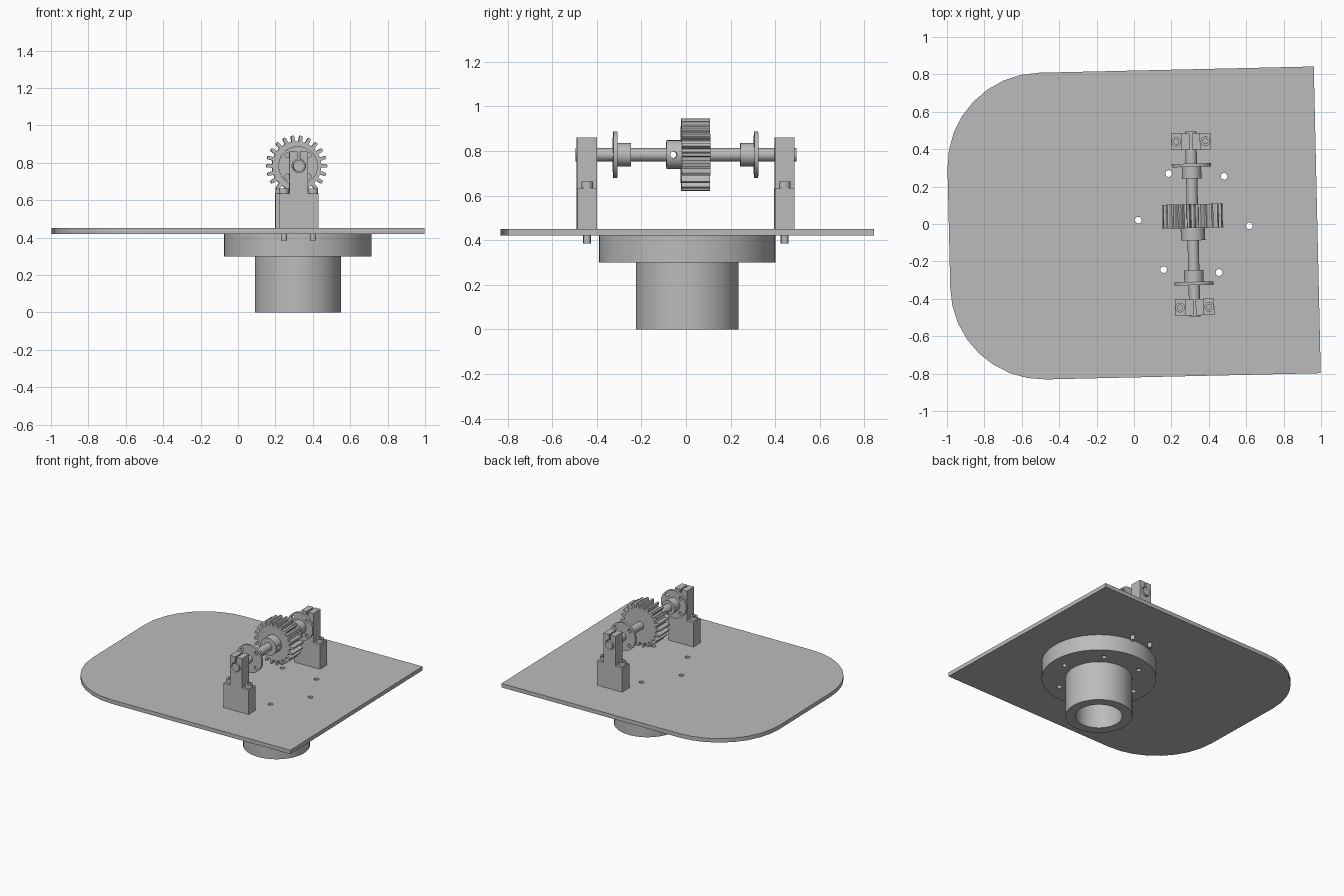
import bpy
import bmesh
from math import cos, sin, pi, radians
from mathutils import Matrix, Vector

if "Cube" in bpy.data.objects:
    bpy.data.objects.remove(bpy.data.objects["Cube"])

grey = bpy.data.materials.new("machined grey")
grey.use_nodes = True
grey.diffuse_color = (0.5, 0.5, 0.5, 1)
grey.node_tree.nodes["Principled BSDF"].inputs["Base Color"].default_value = (0.5, 0.5, 0.5, 1)

AXIS_X, AXIS_Z, MID_Y = 0.314, 0.783, -0.009   # shaft line
PLATE_LOW, PLATE_TOP = 0.42, 0.45
LAY_ALONG_Y = Matrix.Rotation(-pi / 2, 4, 'X')
SHAFT = Matrix.Translation((AXIS_X, MID_Y, AXIS_Z)) @ LAY_ALONG_Y
parts = []


def finish(name, bm, matrix, cutter=False):
    bmesh.ops.transform(bm, matrix=matrix, verts=bm.verts)
    bmesh.ops.recalc_face_normals(bm, faces=bm.faces)
    mesh = bpy.data.meshes.new(name)
    bm.to_mesh(mesh)
    bm.free()
    obj = bpy.data.objects.new(name, mesh)
    bpy.context.collection.objects.link(obj)
    if cutter:
        obj.hide_render = True
    else:
        mesh.materials.append(grey)
        parts.append(obj)
    return obj


def prism(name, outline, low, high, matrix=Matrix(), cutter=False):
    """Extrude a flat outline from low to high."""
    bm = bmesh.new()
    face = bm.faces.new([bm.verts.new((x, y, low)) for x, y in outline])
    grown = bmesh.ops.extrude_face_region(bm, geom=[face])["geom"]
    bmesh.ops.translate(bm, vec=(0, 0, high - low),
                        verts=[v for v in grown if isinstance(v, bmesh.types.BMVert)])
    return finish(name, bm, matrix, cutter)


def lathe(name, profile, matrix, sides=48, closed=False):
    """Turn a (radius, height) profile around the z axis."""
    bm = bmesh.new()
    rings = [[bm.verts.new((r * cos(2 * pi * i / sides), r * sin(2 * pi * i / sides), z))
              for i in range(sides)] for r, z in profile]
    pairs = list(zip(rings, rings[1:]))
    if closed:
        pairs.append((rings[-1], rings[0]))
    for a, b in pairs:
        for i in range(sides):
            j = (i + 1) % sides
            bm.faces.new((a[i], a[j], b[j], b[i]))
    bmesh.ops.remove_doubles(bm, verts=bm.verts, dist=0.00001)
    return finish(name, bm, matrix)


def rods(name, centres, radius, low, high, matrix=Matrix()):
    """Group of round cutters parallel to z."""
    bm = bmesh.new()
    for x, y in centres:
        bmesh.ops.create_cone(bm, cap_ends=True, segments=20, radius1=radius, radius2=radius,
                              depth=high - low,
                              matrix=Matrix.Translation((x, y, (low + high) / 2)))
    return finish(name, bm, matrix, cutter=True)


def cut(targets, cutter):
    for obj in targets:
        mod = obj.modifiers.new("cut", 'BOOLEAN')
        mod.operation = 'DIFFERENCE'
        mod.solver = 'EXACT'
        mod.object = cutter
        bpy.context.view_layer.objects.active = obj
        bpy.ops.object.modifier_apply(modifier=mod.name)
    bpy.data.objects.remove(cutter)


def circle_points(count, radius, turn=0.0, x=0.0, y=0.0):
    return [(x + radius * cos(turn + 2 * pi * i / count),
             y + radius * sin(turn + 2 * pi * i / count)) for i in range(count)]


def box(x0, x1, y0, y1):
    return [(x0, y0), (x1, y0), (x1, y1), (x0, y1)]


# Base plate with two rounded corners
outline = [(0.98, -0.82), (0.98, 0.82)]
for side, start in ((1, pi / 2), (-1, pi)):
    for i in range(9):
        a = start + i * pi / 16
        outline.append((-0.49 + 0.5 * cos(a), side * 0.32 + 0.5 * sin(a)))
plate = prism("base_plate", outline, PLATE_LOW, PLATE_TOP)

# Flanged tube below the plate
FLANGE = Vector((0.32, -0.002, 0))
tube = lathe("flanged_tube", [(0.16, 0), (0.23, 0), (0.23, 0.3), (0.395, 0.3),
                              (0.395, PLATE_LOW), (0.16, PLATE_LOW)],
             Matrix.Translation(FLANGE), sides=64, closed=True)
bolt_ring = circle_points(6, 0.297, radians(-4.3), FLANGE.x, FLANGE.y)
cut([plate, tube], rods("bolt_hole_cutter", bolt_ring, 0.018, 0.25, 0.5))

# Split shaft brackets with cap screws
for label, side in (("front", -1), ("back", 1)):
    stand = Matrix.Translation((AXIS_X, MID_Y + side * 0.443, 0)) @ LAY_ALONG_Y
    step = [(-0.105, -PLATE_TOP), (-0.105, -0.635), (-0.05, -0.635), (-0.05, -0.86),
            (0.05, -0.86), (0.05, -0.635), (0.105, -0.635), (0.105, -PLATE_TOP)]
    bracket = prism(label + "_bracket", step, -0.044, 0.044, stand)
    cut([bracket], rods("bore_cutter", [(0, -AXIS_Z)], 0.036, -0.1, 0.1, stand))
    cut([bracket], prism("slot_cutter", box(-0.006, 0.006, -0.9, -AXIS_Z),
                         -0.1, 0.1, stand, cutter=True))
    for hand, dx in (("right", -0.078), ("left", 0.078)):
        lathe(f"{label}_{hand}_screw",
              [(0, 0.385), (0.016, 0.385), (0.016, 0.635), (0.026, 0.635), (0.026, 0.663),
               (0.013, 0.663), (0.013, 0.645), (0, 0.645)],
              Matrix.Translation((AXIS_X + dx, MID_Y + side * 0.443, 0)), sides=24)

# Shaft
shaft = lathe("shaft", [(0, -0.493), (0.03, -0.493), (0.03, 0.497), (0, 0.497)], SHAFT, sides=32)

# Flanged collars, disc side facing the bracket
for label, side in (("front", -1), ("back", 1)):
    collar = lathe(label + "_collar",
                   [(0, side * 0.245), (0.052, side * 0.245), (0.052, side * 0.307),
                    (0.105, side * 0.307), (0.105, side * 0.325), (0, side * 0.325)], SHAFT)
    cut([collar], rods("collar_hole_cutter", circle_points(4, 0.08, pi / 4), 0.013,
                       min(side * 0.28, side * 0.35), max(side * 0.28, side * 0.35), SHAFT))

# Spur gear with narrow teeth
TEETH = 22
gear_outline = []
for i in range(TEETH):
    for radius, offset in ((0.131, -0.30), (0.135, -0.24), (0.156, -0.21), (0.163, -0.13),
                           (0.163, 0.13), (0.156, 0.21), (0.135, 0.24), (0.131, 0.30)):
        a = 2 * pi * (i + offset) / TEETH
        gear_outline.append((radius * cos(a), radius * sin(a)))
prism("spur_gear", gear_outline, -0.02, 0.108, SHAFT)

# Gear hub with a cross pin hole
hub = lathe("gear_hub", [(0, -0.086), (0.065, -0.086), (0.065, -0.02), (0, -0.02)], SHAFT)
across = Matrix.Translation((AXIS_X, MID_Y - 0.055, AXIS_Z)) @ Matrix.Rotation(pi / 2, 4, 'Y')
cut([hub, shaft], rods("pin_hole_cutter", [(0, 0)], 0.015, -0.1, 0.1, across))

# Shading and the slight turn of the whole assembly
bpy.ops.object.select_all(action='DESELECT')
for obj in parts:
    obj.rotation_euler.z = radians(1.3)
    obj.select_set(True)
bpy.context.view_layer.objects.active = plate
bpy.ops.object.shade_smooth_by_angle(angle=radians(25))
